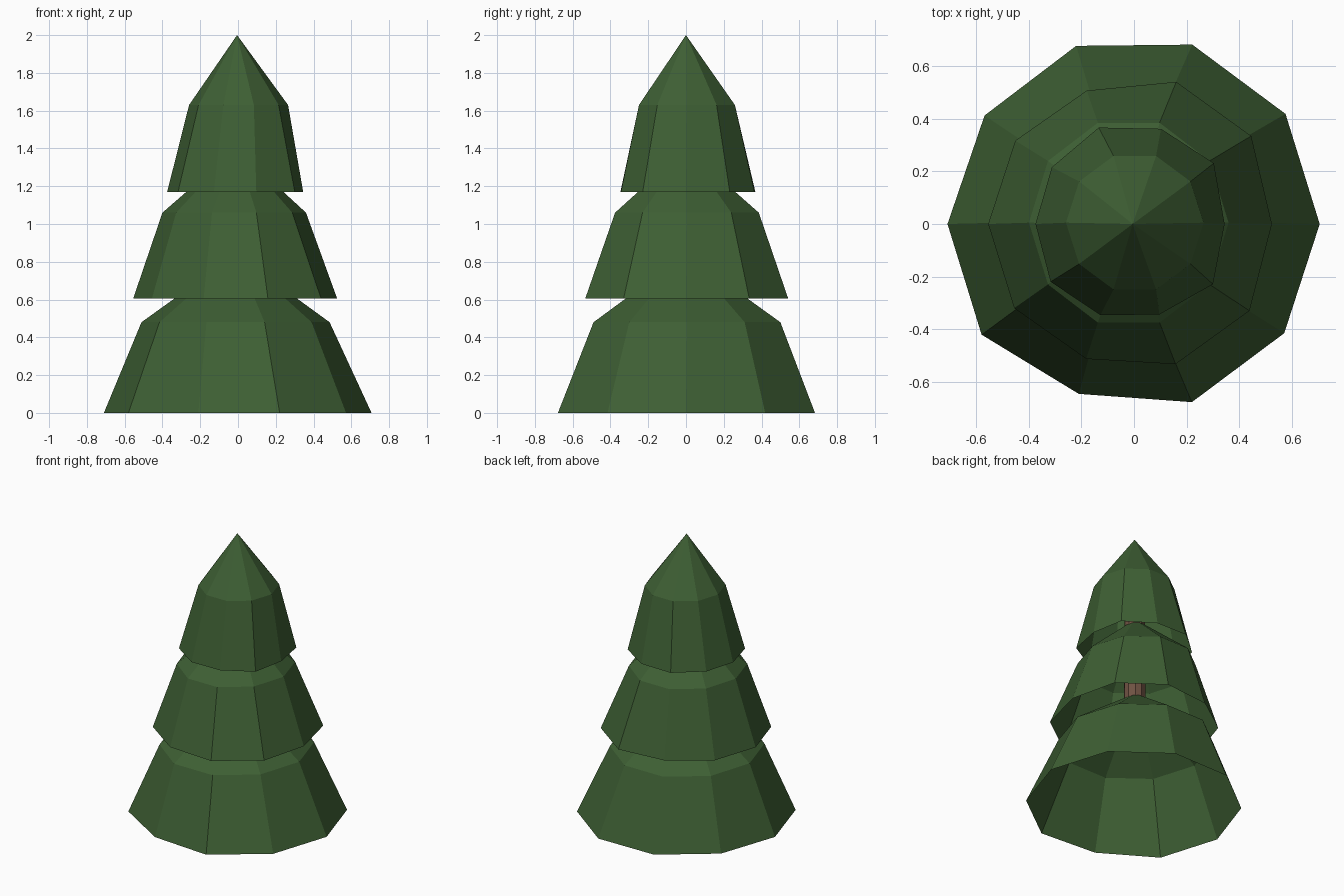
import bpy, bmesh
from math import cos, sin, tau

cube = bpy.data.objects.get("Cube")
if cube:
    bpy.data.objects.remove(cube)

SIDES = 10


def make_material(name, color):
    mat = bpy.data.materials.new(name)
    mat.use_nodes = True
    mat.diffuse_color = color
    mat.node_tree.nodes["Principled BSDF"].inputs["Base Color"].default_value = color
    return mat


needles = make_material("needle green", (0.048, 0.115, 0.034, 1))
bark = make_material("bark brown", (0.16, 0.085, 0.055, 1))


def finish(bm, name, mat):
    bmesh.ops.recalc_face_normals(bm, faces=bm.faces)
    mesh = bpy.data.meshes.new(name)
    bm.to_mesh(mesh)
    bm.free()
    mesh.materials.append(mat)
    obj = bpy.data.objects.new(name, mesh)
    bpy.context.collection.objects.link(obj)
    return obj


def ring(bm, center, z, radii_x, radii_y):
    """Ring of vertices with one x and y radius per corner."""
    cx, cy = center
    return [bm.verts.new((cx + rx * cos(tau * i / SIDES), cy + ry * sin(tau * i / SIDES), z))
            for i, (rx, ry) in enumerate(zip(radii_x, radii_y))]


def foliage_tier(name, rim_center, rim_z, rim_radii, shoulder_center, shoulder_z, shoulder_size, tip):
    """Hollow skirt of branches: uneven rim, shoulder, pointed tip, open below."""
    bm = bmesh.new()
    rim = ring(bm, rim_center, rim_z, rim_radii, rim_radii)
    shoulder = ring(bm, shoulder_center, shoulder_z,
                    [shoulder_size[0]] * SIDES, [shoulder_size[1]] * SIDES)
    apex = bm.verts.new(tip)
    for i in range(SIDES):
        j = (i + 1) % SIDES
        bm.faces.new((rim[i], rim[j], shoulder[j], shoulder[i]))
        bm.faces.new((shoulder[i], shoulder[j], apex))
    return finish(bm, name, needles)


# Three stacked foliage tiers
foliage_tier("lower_foliage", (0, 0), 0,
             (.707, .713, .718, .713, .703, .71, .717, .68, .713, .707),
             (-.013, .005), .48, (.498, .52), (-.01, 0, .84))
foliage_tier("middle_foliage", (-.015, 0), .605,
             (.54, .57, .569, .534, .54, .54, .545, .54, .561, .562),
             (-.02, .005), 1.06, (.38, .4), (-.01, 0, 1.4))
foliage_tier("upper_foliage", (-.015, 0), 1.17,
             (.36, .394, .381, .386, .368, .36, .374, .365, .362, .39),
             (.003, .005), 1.63, (.262, .267), (-.005, 0, 2))

# Trunk joining the tiers from inside
bm = bmesh.new()
bmesh.ops.create_cone(bm, cap_ends=True, segments=SIDES, radius1=.073, radius2=.068, depth=.75)
bmesh.ops.translate(bm, verts=bm.verts, vec=(-.005, 0, 1.125))
finish(bm, "trunk", bark)
